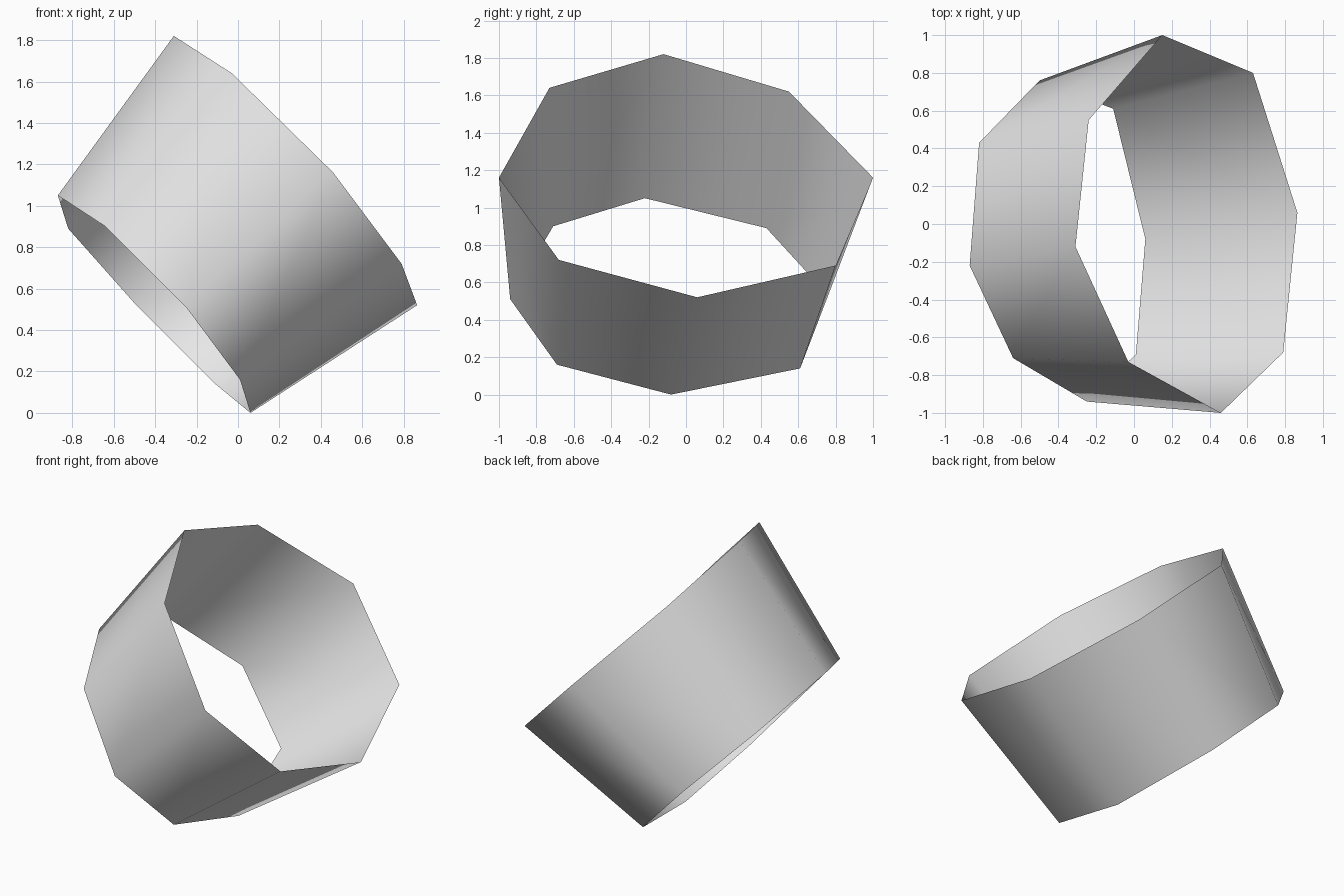
import bpy
import bmesh
from mathutils import Vector

# Remove the default object
default_cube = bpy.data.objects.get("Cube")
if default_cube:
    bpy.data.objects.remove(default_cube, do_unlink=True)


def make_material(name, colour):
    """Create one flat colour material."""
    material = bpy.data.materials.new(name)
    material.use_nodes = True
    material.diffuse_color = colour
    shader = material.node_tree.nodes["Principled BSDF"]
    shader.inputs["Base Color"].default_value = colour
    return material


def loft_open_tube(name, first_rim, second_rim, material):
    """Join two matching rims with a single band of smooth quads."""
    mesh = bpy.data.meshes.new(name)
    bm = bmesh.new()
    first = [bm.verts.new(Vector(point)) for point in first_rim]
    second = [bm.verts.new(Vector(point)) for point in second_rim]
    for index in range(len(first)):
        previous = index - 1
        face = bm.faces.new((second[previous], second[index],
                             first[index], first[previous]))
        face.smooth = True

    # Turn every face away from the tube's axis
    centre = sum((vert.co for vert in bm.verts), Vector()) / len(bm.verts)
    for face in bm.faces:
        face.normal_update()
        if face.normal.dot(face.calc_center_median() - centre) < 0:
            face.normal_flip()

    bm.to_mesh(mesh)
    bm.free()
    mesh.materials.append(material)
    tube = bpy.data.objects.new(name, mesh)
    bpy.context.collection.objects.link(tube)
    return tube


# Wide upper rim of the tilted, slightly oval band
upper_rim = [
    (-.31, -.12, 1.82), (-.24, .55, 1.62), (.15, 1, 1.16), (.63, .8, .69),
    (.865, .06, .52), (.79, -.68, .72), (.46, -1, 1.16), (-.03, -.73, 1.64),
]

# Narrow lower rim
lower_rim = [
    (-.87, -.22, 1.05), (-.82, .43, .89), (-.5, .76, .53), (-.11, .61, .14),
    (.06, -.08, 0), (.01, -.69, .16), (-.25, -.94, .51), (-.64, -.71, .9),
]

# Open eight-sided band
light_grey = make_material("light grey", (.8, .8, .8, 1))
loft_open_tube("tapered_band", upper_rim, lower_rim, light_grey)
